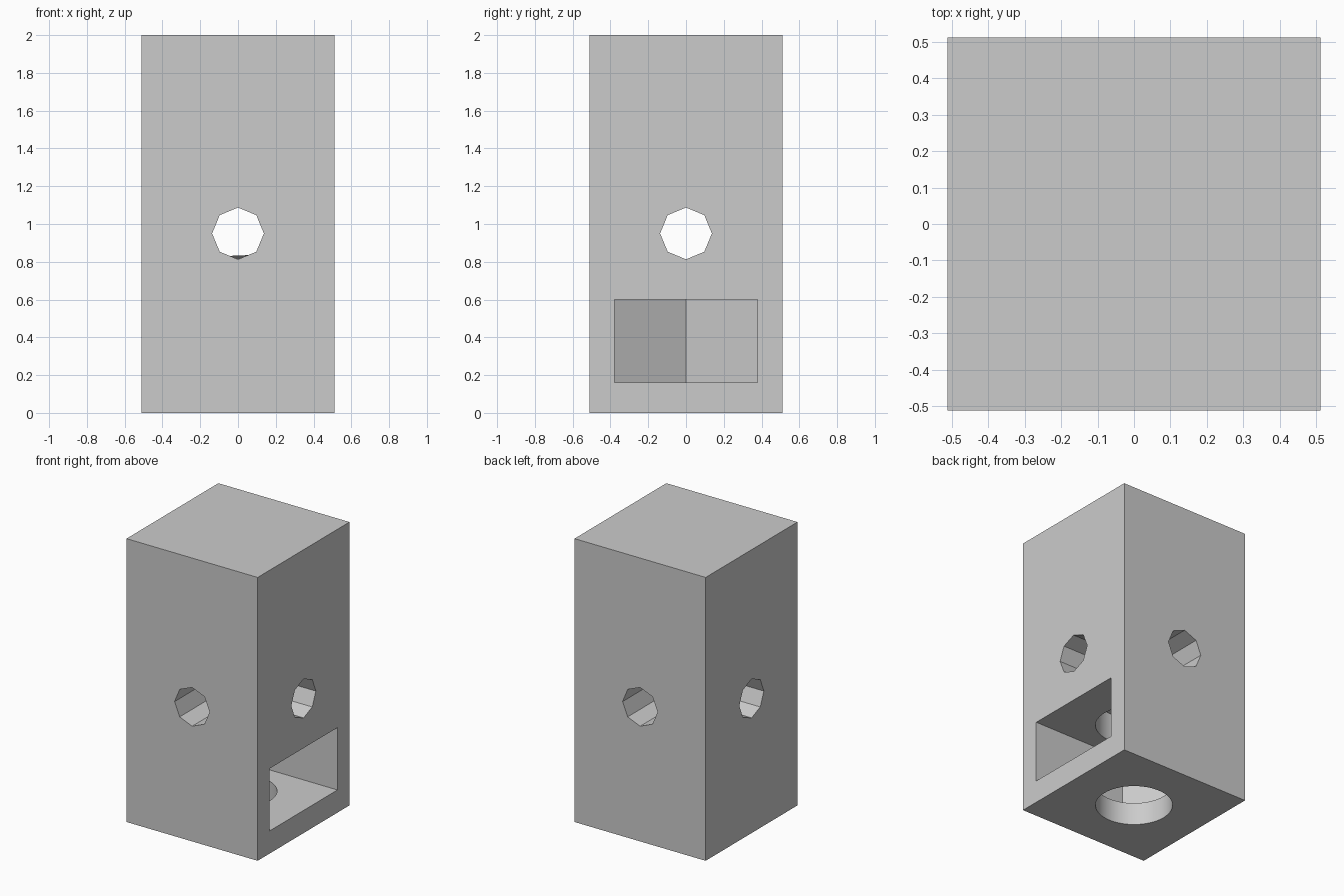
import bpy
import bmesh
import math
from mathutils import Matrix, Vector

if "Cube" in bpy.data.objects:
    bpy.data.objects.remove(bpy.data.objects["Cube"], do_unlink=True)

WIDTH, HEIGHT = 1.024, 2.0
CROSS_Z, CROSS_R = 0.95, 0.137
BORE_R, BORE_TOP = 0.25, 0.8
NUT_HALF, NUT_LOW, NUT_HIGH = 0.378, 0.16, 0.60

grey = bpy.data.materials.new("plain grey")
colour = (0.6, 0.6, 0.6, 1)
grey.use_nodes = True
grey.diffuse_color = colour
grey.node_tree.nodes["Principled BSDF"].inputs["Base Color"].default_value = colour


def make_object(name, bm):
    bmesh.ops.recalc_face_normals(bm, faces=bm.faces)
    mesh = bpy.data.meshes.new(name)
    bm.to_mesh(mesh)
    bm.free()
    mesh.materials.append(grey)
    obj = bpy.data.objects.new(name, mesh)
    bpy.context.collection.objects.link(obj)
    return obj


def prism(name, outline, low, high, matrix=Matrix()):
    """Extrude a flat outline from low to high along z, then place it."""
    bm = bmesh.new()
    face = bm.faces.new([bm.verts.new((x, y, low)) for x, y in outline])
    new = bmesh.ops.extrude_face_region(bm, geom=[face])["geom"]
    verts = [v for v in new if isinstance(v, bmesh.types.BMVert)]
    bmesh.ops.translate(bm, verts=verts, vec=Vector((0, 0, high - low)))
    bm.transform(matrix)
    return make_object(name, bm)


def ring(radius, sides):
    return [(radius * math.cos(math.tau * i / sides),
             radius * math.sin(math.tau * i / sides)) for i in range(sides)]


# Solid block
h = WIDTH / 2
block = prism("block", [(-h, -h), (h, -h), (h, h), (-h, h)], 0, HEIGHT)

# Octagonal cross holes, front to back and side to side
lift = Matrix.Translation((0, 0, CROSS_Z))
octagon = ring(CROSS_R, 8)
cutters = [
    prism("front_hole_cutter", octagon, -1, 1, lift @ Matrix.Rotation(math.pi / 2, 4, "X")),
    prism("side_hole_cutter", octagon, -1, 1, lift @ Matrix.Rotation(math.pi / 2, 4, "Y")),
]

# Round bore from below
cutters.append(prism("bore_cutter", ring(BORE_R, 64), -0.2, BORE_TOP))

# Slot open on the left side, ending in half a hexagon
corner = 2 * NUT_HALF / math.sqrt(3)
slot = [(1, -NUT_HALF), (1, NUT_HALF), (-corner / 2, NUT_HALF),
        (-corner, 0), (-corner / 2, -NUT_HALF)]
cutters.append(prism("nut_slot_cutter", slot, NUT_LOW, NUT_HIGH))

# Cut the openings and remove the cutters
bpy.context.view_layer.objects.active = block
block.select_set(True)
for cutter in cutters:
    cutter.hide_render = True
    mod = block.modifiers.new(cutter.name, "BOOLEAN")
    mod.operation = "DIFFERENCE"
    mod.solver = "EXACT"
    mod.object = cutter
    bpy.ops.object.modifier_apply(modifier=mod.name)
    bpy.data.objects.remove(cutter, do_unlink=True)

bpy.ops.object.select_all(action="DESELECT")
block.select_set(True)
bpy.ops.object.shade_smooth_by_angle(angle=math.radians(30))
